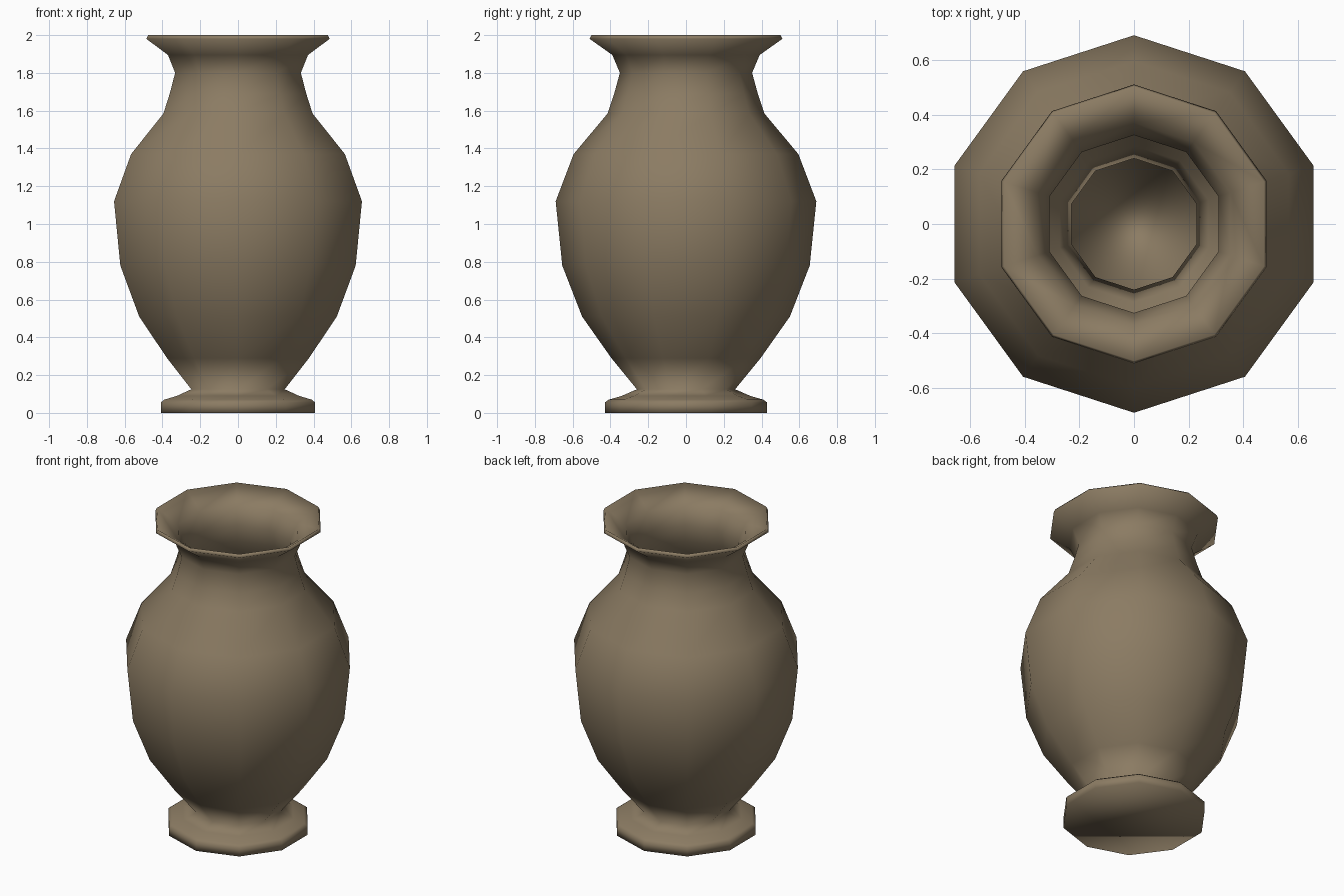
import bpy, bmesh, math

cube = bpy.data.objects.get("Cube")
if cube:
    bpy.data.objects.remove(cube, do_unlink=True)

SIDES = 10

# Glazed clay colour
clay = bpy.data.materials.new("brown clay")
clay.use_nodes = True
colour = (0.26, 0.20, 0.125, 1)
clay.diffuse_color = colour
clay.node_tree.nodes["Principled BSDF"].inputs["Base Color"].default_value = colour

# Radius and height: foot, waist, belly, shoulder, neck and flared lip
outside = [(0.43, 0), (0.43, 0.055), (0.41, 0.07), (0.34, 0.09), (0.26, 0.125),
           (0.395, 0.29), (0.55, 0.51), (0.655, 0.78), (0.69, 1.12),
           (0.595, 1.37), (0.415, 1.585), (0.38, 1.69), (0.35, 1.8),
           (0.39, 1.895), (0.51, 1.98)]
# Thin inner wall from the rim down to the hollow foot
inside = [(0.5, 2), (0.37, 1.91), (0.325, 1.8), (0.355, 1.685), (0.395, 1.57),
          (0.575, 1.355), (0.665, 1.12), (0.63, 0.785), (0.525, 0.525),
          (0.37, 0.305), (0.285, 0.195), (0.24, 0.125), (0.33, 0.07),
          (0.4, 0.03)]


def lathe(name, profile):
    """Turn a closed profile into a faceted vessel with a vertex facing front."""
    bm = bmesh.new()
    rings = []
    for r, z in profile:
        angles = [math.tau * i / SIDES - math.pi / 2 for i in range(SIDES)]
        rings.append([bm.verts.new((r * math.cos(a), r * math.sin(a), z))
                      for a in angles])
    for low, high in zip(rings, rings[1:]):
        for i in range(SIDES):
            j = (i + 1) % SIDES
            bm.faces.new((low[i], low[j], high[j], high[i]))
    # Underside and inner floor
    bm.faces.new(rings[0][::-1])
    bm.faces.new(rings[-1])
    for face in bm.faces:
        face.smooth = True
    bmesh.ops.recalc_face_normals(bm, faces=bm.faces)
    mesh = bpy.data.meshes.new(name)
    bm.to_mesh(mesh)
    bm.free()
    mesh.materials.append(clay)
    obj = bpy.data.objects.new(name, mesh)
    bpy.context.collection.objects.link(obj)
    return obj


lathe("vase", outside + inside)
